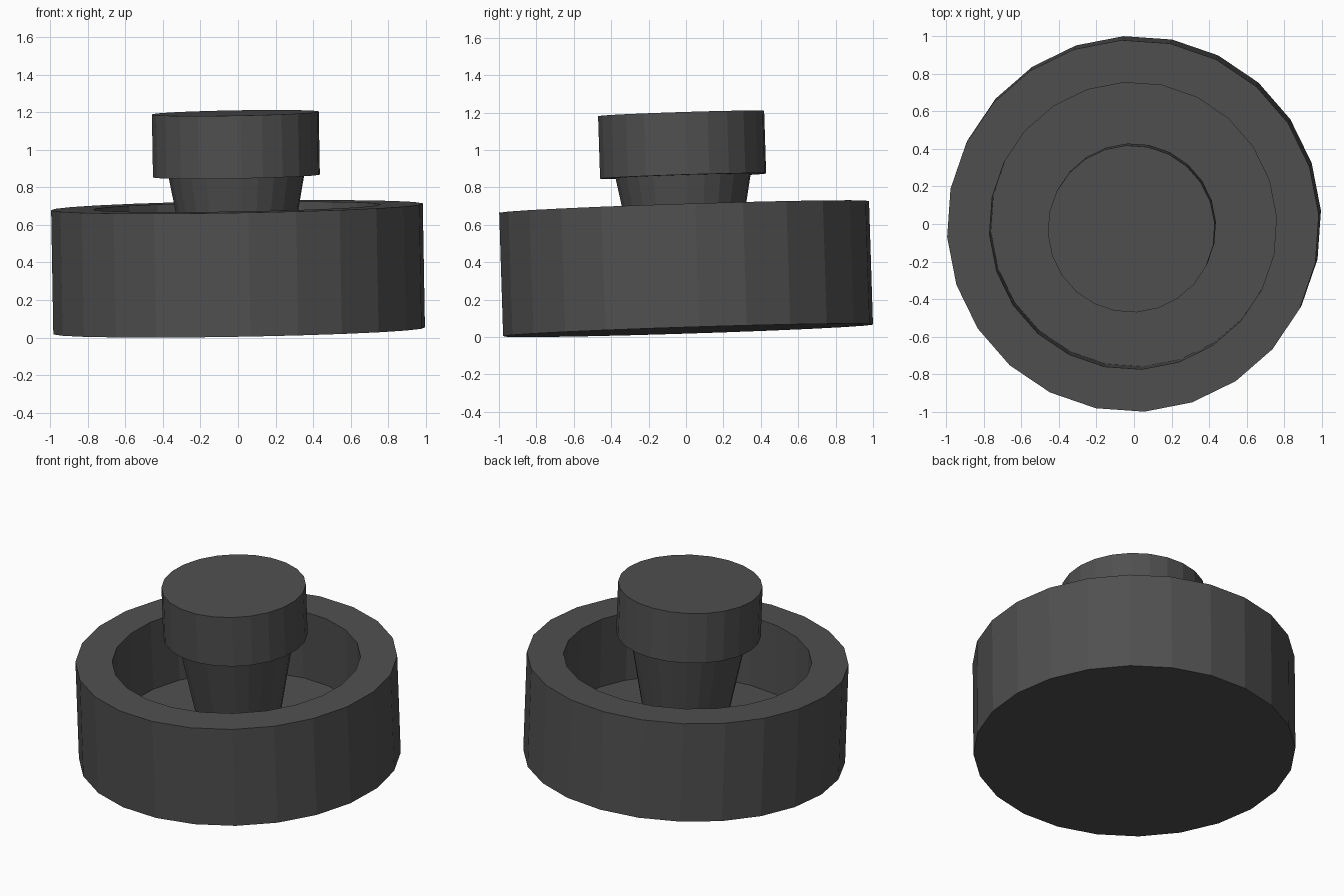
import bpy, bmesh, math
from mathutils import Matrix, Vector

if "Cube" in bpy.data.objects:
    bpy.data.objects.remove(bpy.data.objects["Cube"])

SIDES = 24
PHASE = math.radians(3.5)

# The whole model leans slightly towards front left
lean = Vector((0, 0, 1)).rotation_difference(Vector((-0.0175, -0.032, 1)))
frame = Matrix.Translation((0.006, 0.011, 0.036)) @ lean.to_matrix().to_4x4()

mat = bpy.data.materials.new("dark_grey")
mat.diffuse_color = (0.08, 0.08, 0.08, 1)
mat.use_nodes = True
mat.node_tree.nodes["Principled BSDF"].inputs["Base Color"].default_value = mat.diffuse_color


def lathe(name, profile, cap_start=True, cap_end=True):
    """Spin (radius, height) points into a faceted body with flat caps."""
    bm = bmesh.new()
    rings = []
    for r, h in profile:
        ring = []
        for i in range(SIDES):
            a = PHASE + math.tau * i / SIDES
            ring.append(bm.verts.new((r * math.cos(a), r * math.sin(a), h)))
        rings.append(ring)
    for lo, hi in zip(rings, rings[1:]):
        for i in range(SIDES):
            j = (i + 1) % SIDES
            bm.faces.new((lo[i], lo[j], hi[j], hi[i]))
    if cap_start:
        bm.faces.new(rings[0][::-1])
    if cap_end:
        bm.faces.new(rings[-1])
    bm.transform(frame)
    mesh = bpy.data.meshes.new(name)
    bm.to_mesh(mesh)
    bm.free()
    mesh.materials.append(mat)
    obj = bpy.data.objects.new(name, mesh)
    bpy.context.collection.objects.link(obj)
    return obj


# Thick-walled dish: outer wall, rim, inner wall, floor
lathe("dish", [(0.991, 0), (0.991, 0.66), (0.765, 0.66), (0.765, 0.20)])

# Tapered stem from the floor to the knob
lathe("stem", [(0.245, 0.20), (0.362, 0.825)], False, False)

# Round flat knob
lathe("knob", [(0.445, 0.825), (0.445, 1.16)])
